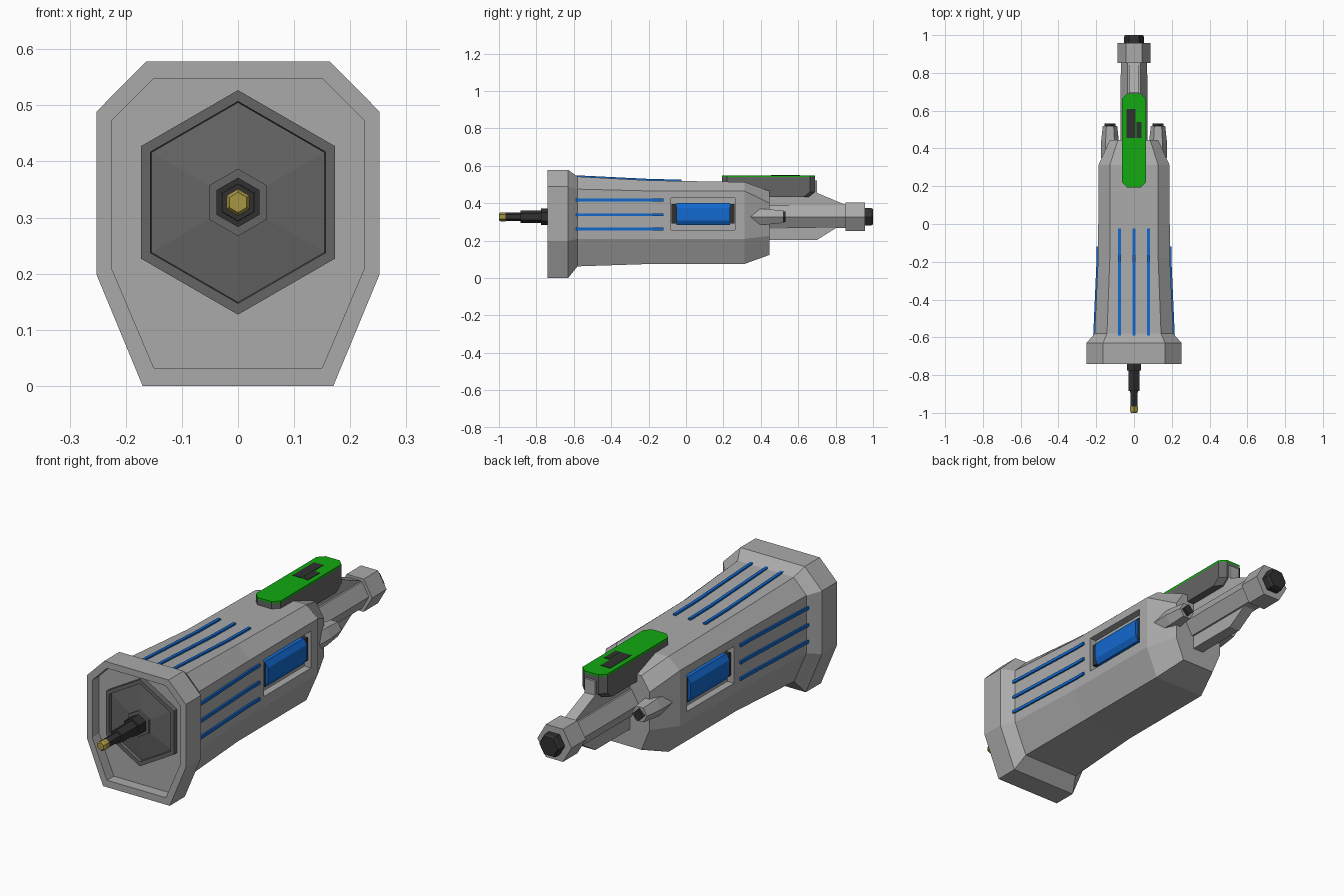
import bpy, bmesh, math

if "Cube" in bpy.data.objects:
    bpy.data.objects.remove(bpy.data.objects["Cube"])


def material(name, rgb):
    m = bpy.data.materials.new(name)
    m.diffuse_color = (*rgb, 1)
    m.use_nodes = True
    m.node_tree.nodes["Principled BSDF"].inputs["Base Color"].default_value = m.diffuse_color
    return m


GREY = material("light grey", (0.40, 0.40, 0.40))
DARK = material("dark grey", (0.13, 0.13, 0.13))
BLACK = material("near black", (0.03, 0.03, 0.03))
BLUE = material("blue", (0.006, 0.14, 0.62))
GREEN = material("green", (0.006, 0.40, 0.006))
BRASS = material("brass", (0.38, 0.30, 0.055))
ZC = 0.327  # height of the long axis


def loft(name, rings, mat):
    """Skin a list of equal-length point rings and cap both ends."""
    bm = bmesh.new()
    vs = [[bm.verts.new(p) for p in r] for r in rings]
    n = len(rings[0])
    for a, b in zip(vs, vs[1:]):
        for i in range(n):
            j = (i + 1) % n
            bm.faces.new((a[i], a[j], b[j], b[i]))
    bm.faces.new(vs[0][::-1])
    bm.faces.new(vs[-1])
    bmesh.ops.recalc_face_normals(bm, faces=bm.faces)
    me = bpy.data.meshes.new(name)
    bm.to_mesh(me)
    bm.free()
    ob = bpy.data.objects.new(name, me)
    me.materials.append(mat)
    bpy.context.collection.objects.link(ob)
    return ob


def turned(name, steps, mat, n=6, rot=0.0, cx=0.0):
    """n-sided part along y from (y, radius) steps; rot=0 puts a point on +x."""
    ring = lambda y, r: [(cx + r * math.cos(rot + math.tau * i / n), y,
                          ZC + r * math.sin(rot + math.tau * i / n)) for i in range(n)]
    return loft(name, [ring(*s) for s in steps], mat)


def box(name, x0, x1, y0, y1, z0, z1, mat):
    return loft(name, [[(x0, y0, z), (x1, y0, z), (x1, y1, z), (x0, y1, z)]
                       for z in (z0, z1)], mat)


def shell_ring(y, tx, zt, sx, zu, zl, bx, zb):
    """Eight-sided symmetric section of the housing."""
    half = [(tx, zt), (sx, zu), (sx, zl), (bx, zb)]
    pts = half + [(-x, z) for x, z in reversed(half)]
    return [(x, y, z) for x, z in pts]


# Housing: recessed front, flange, tapering body
INNER = (0.15, 0.548, 0.225, 0.473, 0.209, 0.15, 0.032)
OUTER = (0.164, 0.578, 0.252, 0.489, 0.198, 0.17, 0.0)
housing = loft("housing", [
    shell_ring(-0.69, *INNER), shell_ring(-0.74, *INNER),
    shell_ring(-0.74, *OUTER), shell_ring(-0.63, *OUTER),
    shell_ring(-0.58, 0.143, 0.542, 0.208, 0.475, 0.209, 0.145, 0.062),
    shell_ring(-0.185, 0.128, 0.521, 0.19, 0.465, 0.209, 0.13, 0.075),
    shell_ring(0.313, 0.128, 0.513, 0.188, 0.465, 0.209, 0.13, 0.075),
    shell_ring(0.446, 0.085, 0.465, 0.127, 0.40, 0.225, 0.085, 0.123)], GREY)

# Side windows cut into the housing
for s in (1, -1):
    cutter = box("window_cutter", s * 0.155, s * 0.3, -0.08, 0.262, 0.257, 0.427, GREY)
    mod = housing.modifiers.new("window", 'BOOLEAN')
    mod.operation, mod.solver, mod.object = 'DIFFERENCE', 'EXACT', cutter
    bpy.context.view_layer.objects.active = housing
    bpy.ops.object.modifier_apply(modifier=mod.name)
    bpy.data.objects.remove(cutter)

for s, side in ((1, "right"), (-1, "left")):
    # Blue button with dark holder in each window
    prof = [(0.15, 0.283), (0.172, 0.283), (0.187, 0.308),
            (0.187, 0.375), (0.172, 0.40), (0.15, 0.40)]
    loft("side_button_" + side, [[(s * x, y, z) for x, z in prof]
                                 for y in (-0.05, 0.235)], BLUE)
    box("button_holder_" + side, s * 0.15, s * 0.174, -0.078, 0.26, 0.29, 0.395, BLACK)
    # Blue ribs on the flank
    for k, z in enumerate((0.417, 0.338, 0.262)):
        loft(f"side_rib_{side}_{k}", [
            [(s * (x - 0.012), y, z - 0.007), (s * (x + 0.008), y, z - 0.007),
             (s * (x + 0.008), y, z + 0.007), (s * (x - 0.012), y, z + 0.007)]
            for y, x in ((-0.592, 0.208), (-0.185, 0.19), (-0.12, 0.19))], BLUE)
    # Rear lug with dark tip
    turned("rear_lug_" + side, [(0.33, 0.046), (0.43, 0.048), (0.52, 0.038)],
           GREY, 6, 0, s * 0.127)
    turned("lug_tip_" + side, [(0.5, 0.028), (0.533, 0.028)], BLACK, 4, 0, s * 0.127)

# Blue ribs on the top
for k, x in enumerate((-0.077, 0, 0.077)):
    loft(f"top_rib_{k}", [
        [(x - 0.007, y, z - 0.012), (x + 0.007, y, z - 0.012),
         (x + 0.007, y, z + 0.008), (x - 0.007, y, z + 0.008)]
        for y, z in ((-0.59, 0.541), (-0.185, 0.521), (-0.025, 0.518))], BLUE)

# Front hexagonal plate and stepped nozzle
UP = math.pi / 2
turned("front_plate", [(-0.68, 0.2), (-0.715, 0.2), (-0.715, 0.18),
                       (-0.70, 0.178), (-0.715, 0.06), (-0.725, 0.06)], DARK, 6, UP)
turned("nozzle", [(-0.71, 0.044), (-0.775, 0.044), (-0.775, 0.034), (-0.885, 0.033),
                  (-0.885, 0.023), (-0.972, 0.022)], BLACK, 6, UP)
turned("nozzle_tip", [(-0.965, 0.024), (-0.992, 0.024), (-1.0, 0.018)], BRASS, 6, UP)

# Rear neck, collar and end plug
turned("neck", [(0.4, 0.071), (0.86, 0.07)], GREY)
turned("rear_collar", [(0.853, 0.087), (0.958, 0.087)], GREY)
turned("end_plug", [(0.94, 0.054), (0.99, 0.054), (1.0, 0.047)], BLACK)

# Fin through the neck carrying the top bar
fin = [(0.4, 0.203), (0.70, 0.203), (0.855, 0.30), (0.855, 0.39),
       (0.70, 0.455), (0.70, 0.52), (0.4, 0.52)]
loft("neck_fin", [[(x, y, z) for y, z in fin] for x in (-0.027, 0.027)], GREY)


def bar_ring(z, y1):
    """Rectangle with clipped corners."""
    w, y0, c = 0.063, 0.193, 0.027
    return [(w, y0 + c, z), (w, y1 - c, z), (w - c, y1, z), (c - w, y1, z),
            (-w, y1 - c, z), (-w, y0 + c, z), (c - w, y0, z), (w - c, y0, z)]


# Top bar with green cover and two plain dark plates
loft("top_bar", [bar_ring(0.432, 0.655), bar_ring(0.46, 0.69), bar_ring(0.539, 0.69)], DARK)
loft("top_bar_cover", [bar_ring(0.539, 0.69), bar_ring(0.549, 0.69)], GREEN)
box("cover_plate_long", -0.04, 0.008, 0.455, 0.61, 0.547, 0.551, BLACK)
box("cover_plate_short", 0.014, 0.04, 0.455, 0.54, 0.547, 0.551, BLACK)
